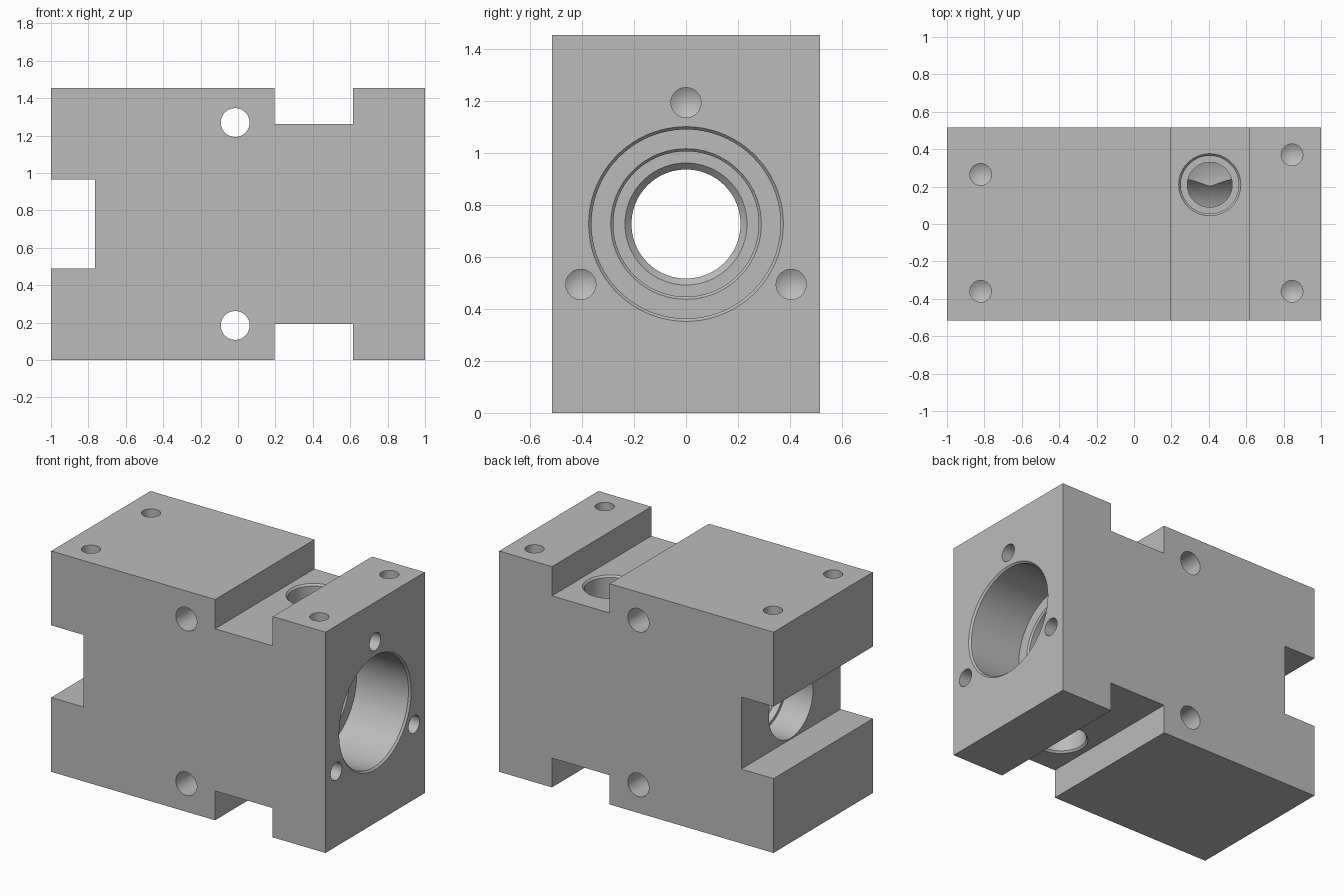
import bpy
import bmesh
import math
from mathutils import Matrix, Vector

old = bpy.data.objects.get("Cube")
if old:
    bpy.data.objects.remove(old, do_unlink=True)

H = 1.455          # block height
D = 0.517          # half depth
MID = H / 2

grey = bpy.data.materials.new("machined grey")
grey.use_nodes = True
colour = (0.5, 0.5, 0.5, 1)
grey.diffuse_color = colour
grey.node_tree.nodes["Principled BSDF"].inputs["Base Color"].default_value = colour


def add_object(name, bm):
    bmesh.ops.recalc_face_normals(bm, faces=bm.faces)
    mesh = bpy.data.meshes.new(name)
    bm.to_mesh(mesh)
    bm.free()
    mesh.materials.append(grey)
    obj = bpy.data.objects.new(name, mesh)
    bpy.context.collection.objects.link(obj)
    return obj


def lathe(name, profile, origin, axis, segments=64):
    """Closed turned solid from (distance along axis, radius) pairs."""
    bm = bmesh.new()
    turn = Vector((0, 0, 1)).rotation_difference(Vector(axis)).to_matrix().to_4x4()
    place = Matrix.Translation(origin) @ turn
    rings = []
    for d, r in profile:
        count = segments if r > 0 else 1
        rings.append([bm.verts.new(place @ Vector((
            r * math.cos(math.tau * i / segments),
            r * math.sin(math.tau * i / segments), d))) for i in range(count)])
    for a, b in zip(rings, rings[1:]):
        for i in range(segments):
            j = (i + 1) % segments
            if len(b) == 1:
                bm.faces.new((a[i], a[j], b[0]))
            else:
                bm.faces.new((a[i], a[j], b[j], b[i]))
    for ring in (rings[0], rings[-1]):
        if len(ring) > 1:
            bm.faces.new(ring)
    return add_object(name, bm)


def blind_hole(name, origin, axis, r=0.058, depth=0.25):
    return lathe(name, [(-0.02, r), (depth, r), (depth + 0.035, 0)], origin, axis, 32)


# Body: notched side outline extruded through the depth
outline = [(-1, 0), (0.195, 0), (0.195, 0.193), (0.615, 0.193), (0.615, 0), (1, 0),
           (1, H), (0.615, H), (0.615, H - 0.193), (0.195, H - 0.193), (0.195, H),
           (-1, H), (-1, 0.965), (-0.765, 0.965), (-0.765, 0.49), (-1, 0.49)]
bm = bmesh.new()
face = bm.faces.new([bm.verts.new((x, -D, z)) for x, z in outline])
new = bmesh.ops.extrude_face_region(bm, geom=[face])["geom"]
bmesh.ops.translate(bm, vec=(0, 2 * D, 0),
                    verts=[v for v in new if isinstance(v, bmesh.types.BMVert)])
body = add_object("valve_block", bm)

# Main stepped bore, from the right end to the end slot
bore = [(-0.02, 0.375), (0, 0.375), (0.012, 0.364), (0.39, 0.364), (0.39, 0.29),
        (0.4, 0.28), (1.5, 0.28), (1.5, 0.235), (1.525, 0.21), (1.57, 0.21),
        (1.57, 0.23), (1.8, 0.23)]
cutters = [lathe("main_bore_cutter", bore, (1, 0, MID), (-1, 0, 0), 96)]

# Offset ports in the top and bottom slots
port = [(-0.02, 0.166), (0, 0.166), (0.012, 0.155), (0.17, 0.155), (0.17, 0.12),
        (0.68, 0.12), (0.73, 0)]
for name, s in (("top", 1), ("bottom", -1)):
    cutters.append(lathe(name + "_port_cutter", port,
                         (0.405, 0.21 * s, MID + s * (MID - 0.193)), (0, 0, -s)))

# Mounting holes straight through front to back
for z in (0.185, H - 0.185):
    cutters.append(lathe("through_hole_cutter", [(-0.6, 0.077), (0.6, 0.077)],
                         (-0.015, 0, z), (0, 1, 0), 48))

# Blind screw holes on the right end and the top
for y, z in ((0, 1.195), (-0.405, 0.495), (0.405, 0.495)):
    cutters.append(blind_hole("end_screw_hole_cutter", (1, y, z), (-1, 0, 0)))
for x, y in ((-0.82, 0.265), (-0.82, -0.36), (0.845, 0.37), (0.845, -0.36)):
    cutters.append(blind_hole("top_screw_hole_cutter", (x, y, H), (0, 0, -1), depth=0.2))

# Cut everything, then drop the cutters
bpy.ops.object.select_all(action="DESELECT")
bpy.context.view_layer.objects.active = body
body.select_set(True)
for cutter in cutters:
    cutter.hide_render = True
    mod = body.modifiers.new("cut", "BOOLEAN")
    mod.operation = "DIFFERENCE"
    mod.solver = "EXACT"
    mod.object = cutter
    bpy.ops.object.modifier_apply(modifier=mod.name)
    bpy.data.objects.remove(cutter, do_unlink=True)
bpy.ops.object.shade_smooth_by_angle(angle=math.radians(25))
